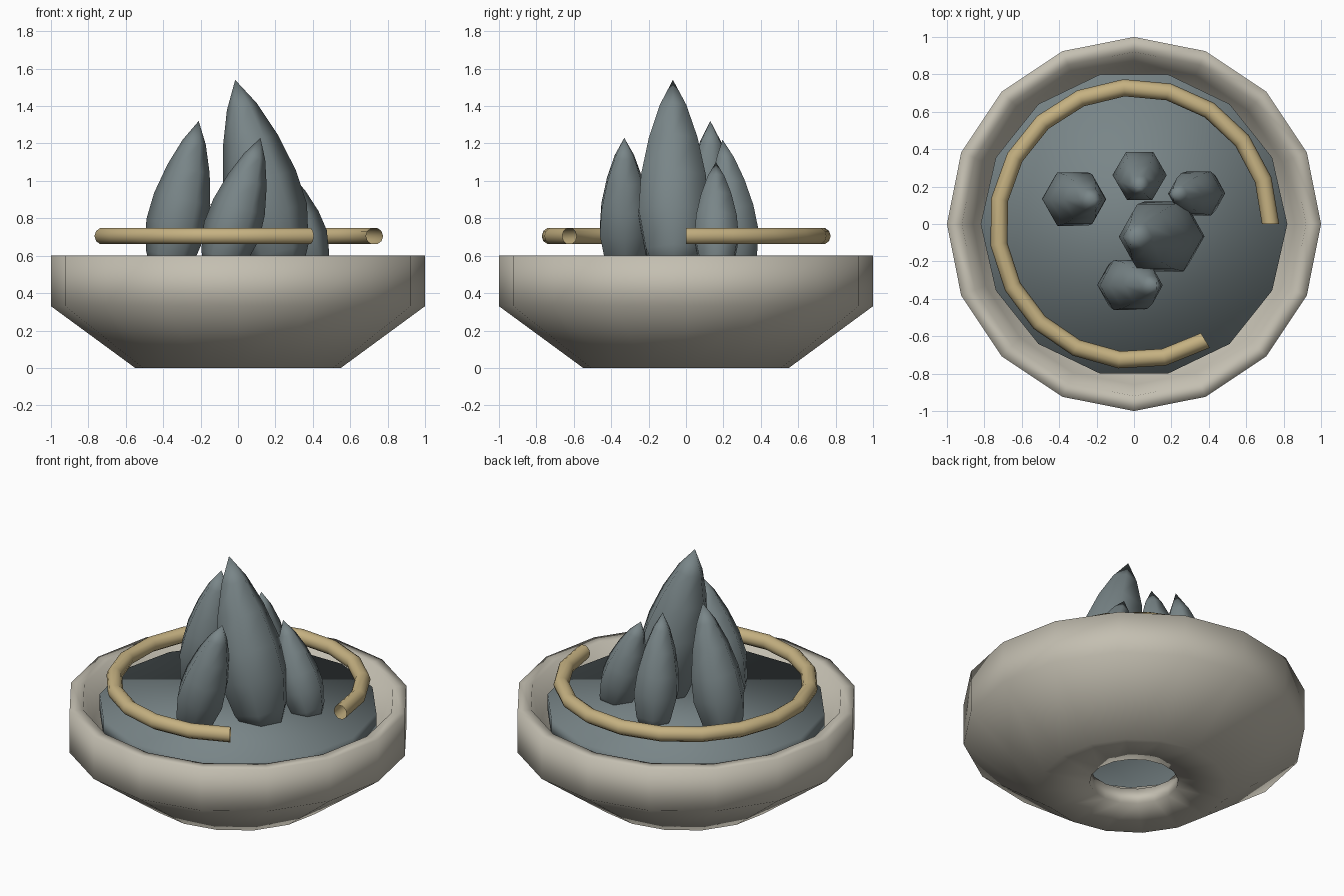
import bpy, math
from mathutils import Vector

if "Cube" in bpy.data.objects:
    bpy.data.objects.remove(bpy.data.objects["Cube"])


def material(name, rgb):
    m = bpy.data.materials.new(name)
    m.diffuse_color = (*rgb, 1)
    m.use_nodes = True
    m.node_tree.nodes["Principled BSDF"].inputs["Base Color"].default_value = m.diffuse_color
    return m


STONE = material("warm_grey_stone", (0.55, 0.52, 0.44))
SLATE = material("blue_grey_slate", (0.19, 0.235, 0.245))
TAN = material("tan_rope", (0.56, 0.44, 0.22))


def add_mesh(name, verts, faces, mat):
    me = bpy.data.meshes.new(name)
    me.from_pydata(verts, [], faces)
    me.materials.append(mat)
    for p in me.polygons:
        p.use_smooth = True
    ob = bpy.data.objects.new(name, me)
    bpy.context.collection.objects.link(ob)
    return ob


def ring_faces(rings, sides, close_rings=False, close_sides=True):
    """Quads joining consecutive rings of equal size."""
    faces = []
    for i in range(rings if close_rings else rings - 1):
        j = (i + 1) % rings
        for k in range(sides if close_sides else sides - 1):
            n = (k + 1) % sides
            faces.append((i * sides + k, i * sides + n, j * sides + n, j * sides + k))
    return faces


def lathe(profile, sides):
    return [Vector((r * math.cos(2 * math.pi * k / sides),
                    r * math.sin(2 * math.pi * k / sides), z))
            for r, z in profile for k in range(sides)]


# Bowl: closed wall section turned in 16 steps, open in the middle of its foot
section = [(0.26, 0.03), (0.55, 0.0), (1.0, 0.33), (1.0, 0.6), (0.92, 0.6),
           (0.86, 0.40), (0.50, 0.13), (0.26, 0.13)]
section = section[::1]
add_mesh("bowl", lathe(section, 16), ring_faces(len(section), 16, close_rings=True), STONE)

# Bed: 14-sided plate just below the rim
S = 14
bed = lathe([(0.82, 0.46), (0.82, 0.565)], S)
add_mesh("bed", bed, ring_faces(2, S) + [tuple(reversed(range(S))), tuple(range(S, 2 * S))], SLATE)

# Hoop: open tube bent along most of a circle
STEPS, SIDES, R, T = 16, 10, 0.73, 0.046
verts = []
for i in range(STEPS + 1):
    a = math.radians(301.5) * i / STEPS
    for k in range(SIDES):
        b = -2 * math.pi * k / SIDES
        r = R + T * math.cos(b)
        verts.append((r * math.cos(a), r * math.sin(a), 0.705 + T * math.sin(b)))
add_mesh("hoop", verts, ring_faces(STEPS + 1, SIDES), TAN)

# Crystals: leaning six-sided spires; base, tip and greatest radius
SPIRE = [(0.0, 0.55), (0.10, 0.80), (0.30, 1.0), (0.48, 0.93), (0.68, 0.70), (0.86, 0.38)]


def crystal(name, base, tip, radius):
    base, tip = Vector(base), Vector(tip)
    axis = tip - base
    q = Vector((0, 0, 1)).rotation_difference(axis)
    pts = lathe([(radius * r, axis.length * t) for t, r in SPIRE], 6)
    verts = [base + q @ p for p in pts] + [tip]
    n = len(SPIRE)
    faces = ring_faces(n, 6) + [tuple(reversed(range(6)))]
    faces += [((n - 1) * 6 + k, (n - 1) * 6 + (k + 1) % 6, n * 6) for k in range(6)]
    add_mesh(name, verts, faces, SLATE)


crystal("crystal_main", (0.235, -0.065, 0.52), (-0.015, -0.07, 1.54), 0.215)
crystal("crystal_left", (-0.38, 0.135, 0.52), (-0.21, 0.13, 1.32), 0.165)
crystal("crystal_front", (-0.10, -0.325, 0.52), (0.12, -0.33, 1.23), 0.155)
crystal("crystal_right", (0.405, 0.165, 0.52), (0.21, 0.16, 1.10), 0.135)
crystal("crystal_back", (0.03, 0.29, 0.52), (0.03, 0.195, 1.22), 0.145)
